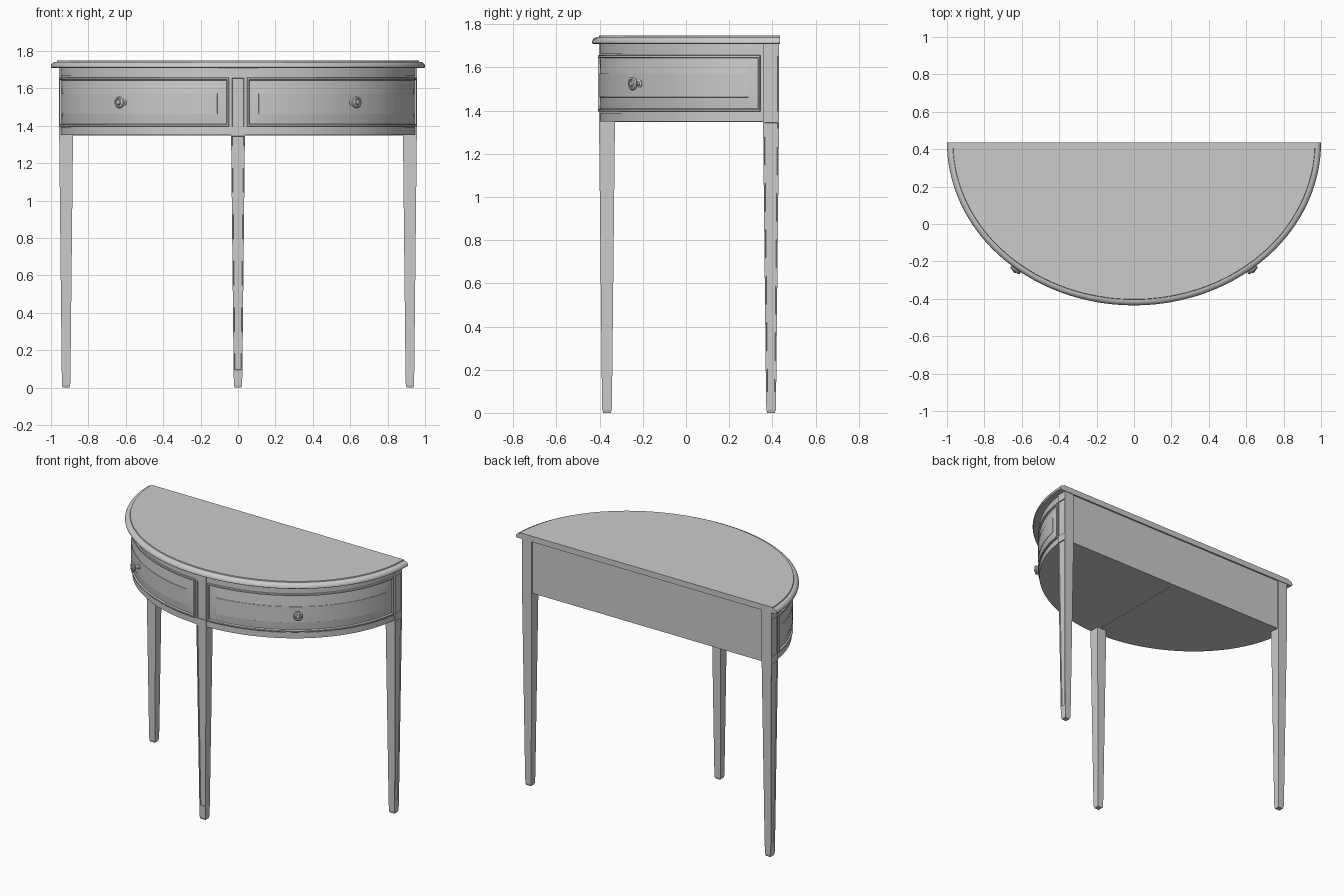
import bpy, bmesh
from math import sin, cos, pi, asin
from mathutils import Vector, Matrix

if "Cube" in bpy.data.objects:
    bpy.data.objects.remove(bpy.data.objects["Cube"])

CY = 0.435            # back line of the half ellipse
A, B = 0.948, 0.832   # half axes of the apron


def finish(name, bm, smooth=True):
    bmesh.ops.recalc_face_normals(bm, faces=bm.faces)
    me = bpy.data.meshes.new(name)
    bm.to_mesh(me)
    bm.free()
    ob = bpy.data.objects.new(name, me)
    bpy.context.collection.objects.link(ob)
    if smooth:
        bpy.ops.object.select_all(action='DESELECT')
        ob.select_set(True)
        bpy.context.view_layer.objects.active = ob
        bpy.ops.object.shade_smooth_by_angle(angle=0.5)
    return ob


def loft(rings):
    """Bridge closed rings (even point count) and cap both ends with quad strips."""
    bm = bmesh.new()
    vs = [[bm.verts.new(p) for p in r] for r in rings]
    n = len(vs[0])
    for r, q in zip(vs, vs[1:]):
        for i in range(n):
            j = (i + 1) % n
            bm.faces.new((r[i], r[j], q[j], q[i]))
    for r in (vs[0], vs[-1]):
        for i in range(n // 2 - 1):
            bm.faces.new((r[i], r[i + 1], r[n - 2 - i], r[n - 1 - i]))
    return bm


def on_ellipse(a, b, t, z):
    return Vector((a * cos(t), CY - b * sin(t), z))


def half_ellipse(a, b, z, y_back=CY, n=95):
    t0 = asin((CY - y_back) / b)
    return [on_ellipse(a, b, t0 + (pi - 2 * t0) * i / n, z) for i in range(n + 1)]


def box(name, x0, x1, y0, y1, z0, z1):
    finish(name, loft([[(x0, y0, z), (x1, y0, z), (x1, y1, z), (x0, y1, z)]
                       for z in (z0, z1)]), False)


# table top with a moulded edge: (inset, height)
edge = [(0.05, 1.708), (0.008, 1.708), (0.002, 1.711), (0, 1.716), (0.001, 1.723),
        (0.005, 1.731), (0.011, 1.737), (0.02, 1.741), (0.031, 1.742), (0.033, 1.748)]
finish("table_top", loft([half_ellipse(1 - o, 0.87 - o, z) for o, z in edge]))

# apron body, with its curved rails slightly proud of it
finish("apron", loft([half_ellipse(A, B, z, 0.415) for z in (1.352, 1.71)]))
for name, z0, z1 in (("lower_rail", 1.35, 1.39), ("upper_rail", 1.665, 1.709)):
    finish(name, loft([half_ellipse(A + 0.003, B + 0.003, z, 0.41) for z in (z0, z1)]))

# back panel and centre runner under the apron
box("back_panel", -0.89, 0.89, 0.395, 0.424, 1.347, 1.709)
box("centre_runner", -0.012, 0.012, -0.33, 0.4, 1.347, 1.36)


# bowed drawer fronts: nested frames following the ellipse
def drawer_ring(inset_t, z0, z1, d, side, n=40):
    t0, t1 = 0.108 + inset_t, pi / 2 - 0.05 - inset_t
    ts = [t0 + (t1 - t0) * i / n for i in range(n + 1)]
    pts = [on_ellipse(A + d, B + d, t, z0) for t in ts]
    pts += [on_ellipse(A + d, B + d, t, z1) for t in reversed(ts)]
    return [(p.x * side, p.y, p.z) for p in pts]


frames = [(0, 1.395, 1.658, -0.01), (0, 1.395, 1.658, 0.009), (0.003, 1.398, 1.655, 0.012),
          (0.010, 1.406, 1.647, 0.012), (0.014, 1.410, 1.643, 0.002),
          (0.066, 1.462, 1.573, 0.008), (0.067, 1.463, 1.572, 0.010)]

# knob outline: (radius, distance out)
knob = [(0.018, -0.005), (0.018, 0.005), (0.010, 0.010), (0.010, 0.026), (0.022, 0.031),
        (0.030, 0.037), (0.032, 0.043), (0.028, 0.049), (0.021, 0.051), (0.018, 0.047),
        (0.013, 0.048), (0.010, 0.054), (0.004, 0.057)]

for label, side in (("left", -1), ("right", 1)):
    finish(label + "_drawer_front", loft([drawer_ring(*f, side) for f in frames]))
    t = 0.88
    base = on_ellipse(A + 0.008, B + 0.008, t, 1.525)
    out = Vector((cos(t) / A, -sin(t) / B, 0)).normalized()
    base.x *= side
    out.x *= side
    across = out.cross(Vector((0, 0, 1)))
    rings = [[base + out * h + (across * cos(k * pi / 12) + Vector((0, 0, sin(k * pi / 12)))) * r
              for k in range(24)] for r, h in knob]
    finish(label + "_knob", loft(rings))


# tapered legs with sunk panels on the outer face (local -y)
def leg(name, x, y, turn):
    levels = [(0.018, 0), (0.022, 0.015), (0.0235, 0.09), (0.037, 1.35),
              (0.037, 1.39), (0.037, 1.66), (0.037, 1.709)]
    bm = loft([[(-h, -h, z), (h, -h, z), (h, h, z), (-h, h, z)] for h, z in levels])
    bmesh.ops.recalc_face_normals(bm, faces=bm.faces)
    panels = []
    for f in bm.faces:
        c = f.calc_center_median()
        if f.normal.y < -0.9 and (0.5 < c.z < 1.0 or 1.5 < c.z < 1.6):
            panels.append(f)
    bmesh.ops.inset_individual(bm, faces=panels, thickness=0.008, depth=0)
    bmesh.ops.inset_individual(bm, faces=panels, thickness=0.002, depth=-0.006)
    bm.transform(Matrix.Translation((x, y, 0)) @ Matrix.Rotation(turn, 4, 'Z'))
    finish(name, bm, False)


leg("front_leg", 0, -0.366, 0)
leg("left_leg", -0.919, 0.394, -pi / 2)
leg("right_leg", 0.919, 0.394, pi / 2)
